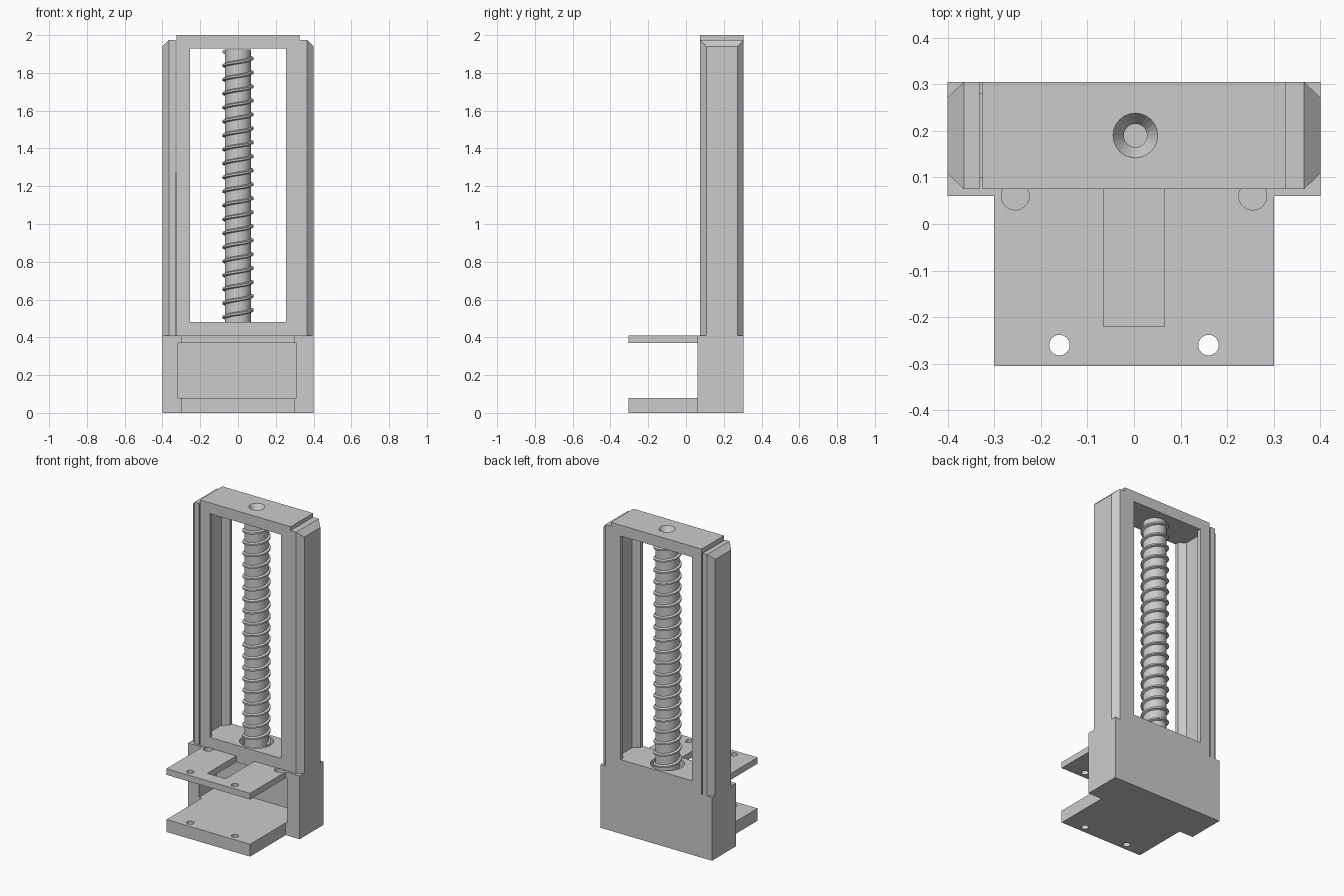
import bpy, bmesh
from math import sin, cos, tau

if "Cube" in bpy.data.objects:
    bpy.data.objects.remove(bpy.data.objects["Cube"])


def loft(name, loops):
    """Closed solid through a list of matching point loops."""
    bm = bmesh.new()
    rings = [[bm.verts.new(p) for p in loop] for loop in loops]
    n = len(rings[0])
    for a, b in zip(rings, rings[1:]):
        for i in range(n):
            j = (i + 1) % n
            bm.faces.new((a[i], a[j], b[j], b[i]))
    bm.faces.new(rings[0])
    bm.faces.new(rings[-1])
    bmesh.ops.recalc_face_normals(bm, faces=bm.faces)
    mesh = bpy.data.meshes.new(name)
    bm.to_mesh(mesh)
    bm.free()
    ob = bpy.data.objects.new(name, mesh)
    bpy.context.collection.objects.link(ob)
    return ob


def prism(name, pts, z0, z1):
    return loft(name, [[(x, y, z) for x, y in pts] for z in (z0, z1)])


def box(name, x0, x1, y0, y1, z0, z1):
    return prism(name, [(x0, y0), (x1, y0), (x1, y1), (x0, y1)], z0, z1)


def turned(name, x, y, rz, n=24):
    """Round solid from (radius, height) pairs."""
    return loft(name, [[(x + r * cos(tau * i / n), y + r * sin(tau * i / n), z)
                        for i in range(n)] for r, z in rz])


def cut(ob, cutter):
    cutter.hide_render = True
    mod = ob.modifiers.new("cut", 'BOOLEAN')
    mod.object, mod.operation, mod.solver = cutter, 'DIFFERENCE', 'EXACT'
    bpy.context.view_layer.objects.active = ob
    bpy.ops.object.modifier_apply(modifier=mod.name)
    bpy.data.objects.remove(cutter)


SY = 0.19  # screw axis depth

# Base: block with two forward plates, hollowed between them
base = prism("base", [(-.3, -.305), (.3, -.305), (.3, .06), (.4, .06), (.4, .305),
                      (-.4, .305), (-.4, .06), (-.3, .06)], 0, .41)
cut(base, prism("pocket", [(-.5, -.5), (.5, -.5), (.5, .06), (.31, .06), (.31, .235),
                           (-.32, .235), (-.32, .06), (-.5, .06)], .08, .37))
cut(base, box("plate_slot", -.065, .065, -.22, .075, .3, .5))
for s in (-1, 1):
    cut(base, turned("front_hole", s * .16, -.26, [(.022, -.1), (.022, .5)]))
    cut(base, turned("rear_hole", s * .255, .06, [(.03, .3), (.03, .5)]))

# Upright frame: window with a tapered groove in each inner side
frame = box("frame", -.325, .325, .075, .305, .41, 2)
half = [(.255, 0), (.255, .1), (.295, .13), (.295, .25), (.255, .28), (.255, .4)]
cut(frame, prism("window", half + [(-x, y) for x, y in reversed(half)], .48, 1.93))
cut(frame, turned("top_hole", .003, SY, [(.025, 1.9), (.025, 1.965), (.048, 2), (.062, 2.01)]))
cut(frame, turned("screw_seat", 0, SY, [(.1, .43), (.1, .6)], 32))

# Side rails, chamfered on the outer edges
def rail_loop(x, y0, y1, top):
    return [(x, y0, .41), (x, y1, .41), (x, y1, top), (x, y0, top)]

for side, s, inner in (("right", 1, .325), ("left", -1, .332)):
    loft(side + "_rail", [rail_loop(s * inner, .075, .305, 1.975),
                          rail_loop(s * .365, .075, .305, 1.975),
                          rail_loop(s * .4, .108, .272, 1.94)])
box("left_rail_web", -.333, -.324, .1, .28, .41, 1.27)

# Lead screw: core and helical thread
core = turned("screw_core", 0, SY, [(.07, .43), (.07, 1.925)], 32)
PITCH, STEPS = .074, 28
z0, turns = .47, 19.5
thread_loops = []
for i in range(int(turns * STEPS) + 1):
    a = tau * i / STEPS
    z = z0 + PITCH * i / STEPS
    section = [(.068, -.011), (.083, -.005), (.083, .005), (.068, .011)]
    thread_loops.append([(r * cos(a), SY + r * sin(a), z + h) for r, h in section])
thread = loft("screw_thread", thread_loops)

# Smooth the round screw parts only
bpy.ops.object.select_all(action='DESELECT')
for ob in (core, thread):
    ob.select_set(True)
bpy.context.view_layer.objects.active = core
bpy.ops.object.shade_smooth_by_angle(angle=.5)
